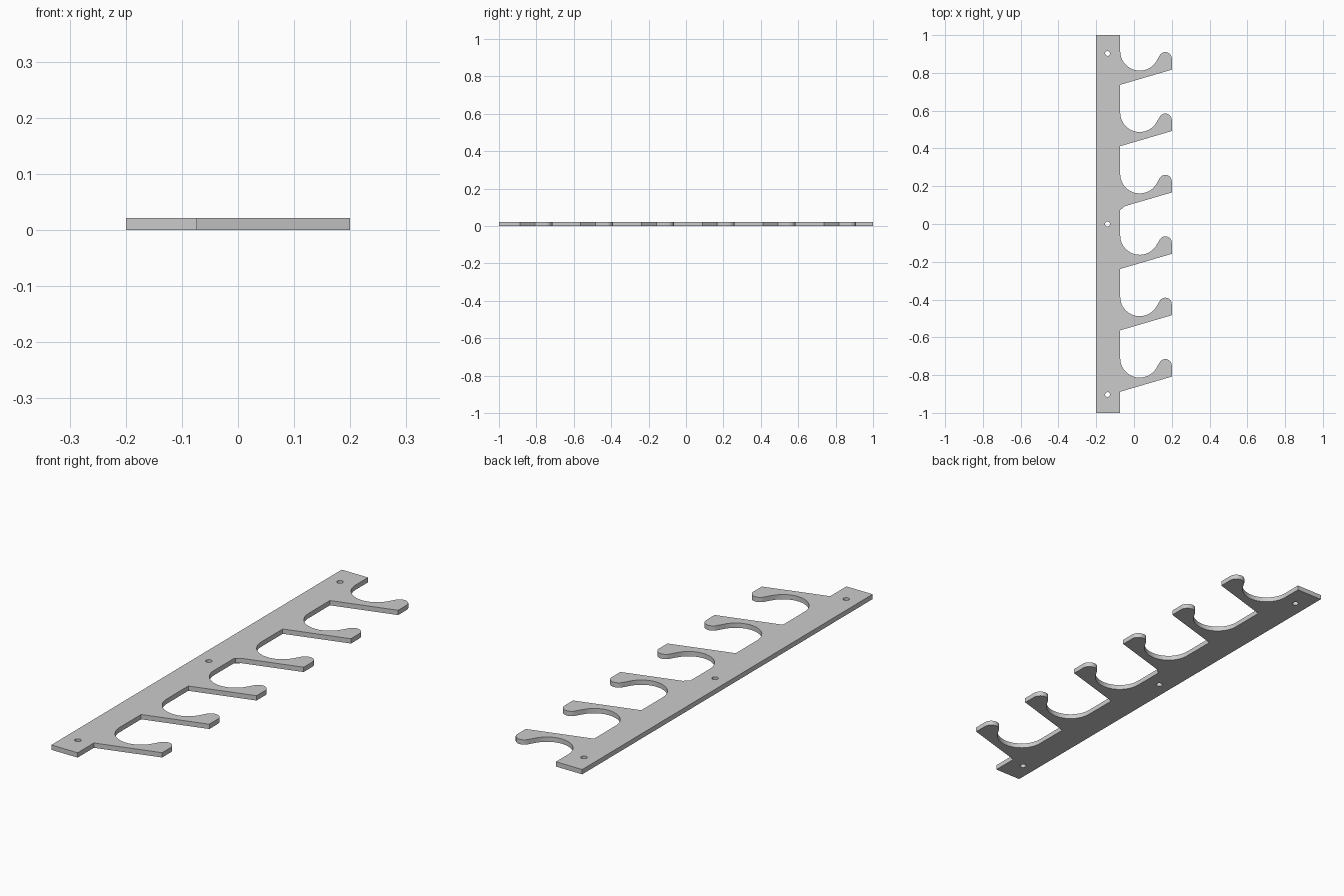
import bpy
from math import cos, sin, radians

if "Cube" in bpy.data.objects:
    bpy.data.objects.remove(bpy.data.objects["Cube"])

THICK = 0.021
PITCH = 0.325
SPINE_X = -0.073


def arc(cx, cy, r, a0, a1, n):
    """Points along a circular arc, angles in degrees."""
    angles = [radians(a0 + (a1 - a0) * i / n) for i in range(n + 1)]
    return [(cx + r * cos(a), cy + r * sin(a)) for a in angles]


def hook(y):
    """One hook outline from its lower root, around the tip, into the cradle."""
    pts = [(SPINE_X, y), (0.2, y + 0.08)]
    pts += arc(0.166, y + 0.139, 0.034, 0, 150, 14)
    pts += arc(0.030, y + 0.178, 0.103, -30, -180, 28)
    return pts


def add_loop(curve, pts):
    spline = curve.splines.new('POLY')
    spline.points.add(len(pts) - 1)
    for p, (x, y) in zip(spline.points, pts):
        p.co = (x, y, 0, 1)
    spline.use_cyclic_u = True


# Outline of spine with six hooks
outline = [(-0.2, 1), (-0.2, -1), (SPINE_X, -1)]
for i in range(6):
    outline += hook(-0.888 + i * PITCH)
outline.append((SPINE_X, 1))

curve = bpy.data.curves.new("hook_rack", 'CURVE')
curve.dimensions = '2D'
curve.fill_mode = 'BOTH'
curve.extrude = THICK / 2
add_loop(curve, outline)

# Screw holes
for y in (-0.903, 0, 0.903):
    add_loop(curve, arc(-0.14, y, 0.013, 0, 345, 23))

rack = bpy.data.objects.new("hook_rack", curve)
rack.location.z = THICK / 2
bpy.context.collection.objects.link(rack)

# Turn into a mesh with welded edges
bpy.context.view_layer.objects.active = rack
rack.select_set(True)
bpy.ops.object.convert(target='MESH')
rack = bpy.context.object
bpy.ops.object.mode_set(mode='EDIT')
bpy.ops.mesh.select_all(action='SELECT')
bpy.ops.mesh.remove_doubles(threshold=0.0001)
bpy.ops.mesh.normals_make_consistent(inside=False)
bpy.ops.object.mode_set(mode='OBJECT')
bpy.ops.object.shade_smooth_by_angle(angle=radians(30))
